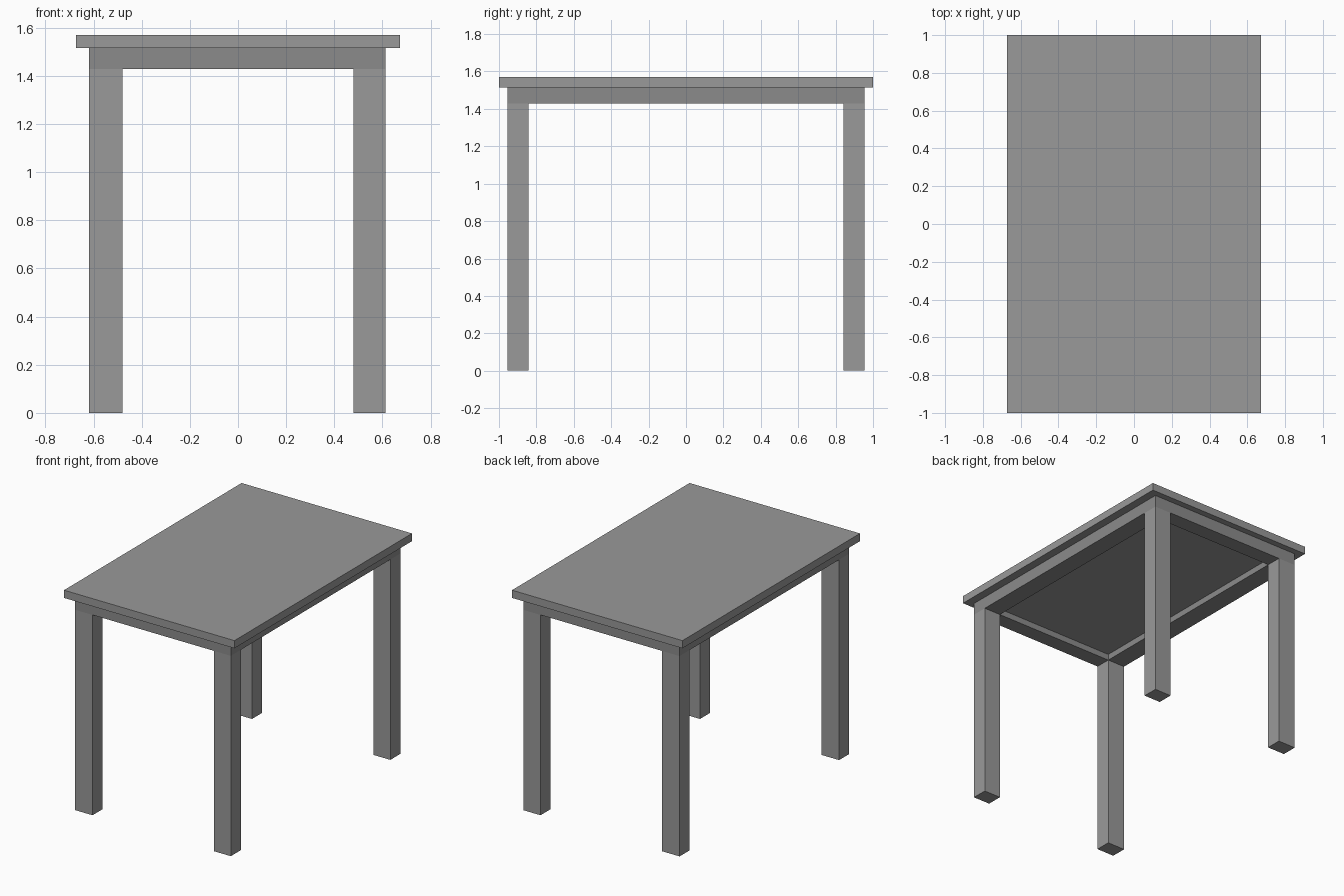
import bpy

if "Cube" in bpy.data.objects:
    bpy.data.objects.remove(bpy.data.objects["Cube"])

def material(name, v):
    m = bpy.data.materials.new(name)
    m.diffuse_color = (v, v, v, 1)
    m.use_nodes = True
    m.node_tree.nodes["Principled BSDF"].inputs["Base Color"].default_value = m.diffuse_color
    return m

GREY = material("grey", 0.32)
DARK = material("dark_grey", 0.26)

def box(name, mat, x0, x1, y0, y1, z0, z1):
    bpy.ops.mesh.primitive_cube_add(size=1, location=((x0 + x1) / 2, (y0 + y1) / 2, (z0 + z1) / 2))
    ob = bpy.context.object
    ob.name = name
    ob.scale = (x1 - x0, y1 - y0, z1 - z0)
    bpy.ops.object.transform_apply(location=False, rotation=False, scale=True)
    ob.data.materials.append(mat)
    return ob

# Heights: top, slab underside, recessed panel underside, apron underside
TOP, SLAB, PANEL, RAIL = 1.57, 1.515, 1.472, 1.428
X0, X1, XI = -0.618, 0.612, 0.479      # leg outer and inner x
Y, YI = 0.955, 0.842                   # leg outer and inner y

# Table top
box("table_top", GREY, -0.672, 0.672, -1, 1, SLAB, TOP)

# Legs, ending under the apron
for side, xa, xb in (("left", X0, -XI), ("right", XI, X1)):
    for end, ya, yb in (("front", -Y, -YI), ("back", YI, Y)):
        box(f"{end}_{side}_leg", GREY, xa, xb, ya, yb, 0, RAIL)

# Apron ring, as thick as the legs
box("front_apron", DARK, X0, X1, -Y, -YI, RAIL, SLAB)
box("back_apron", DARK, X0, X1, YI, Y, RAIL, SLAB)
box("left_apron", DARK, X0, -XI, -YI, YI, RAIL, SLAB)
box("right_apron", DARK, XI, X1, -YI, YI, RAIL, SLAB)

# Recessed panel closing the underside inside the apron
box("underside_panel", GREY, -XI, XI, -YI, YI, PANEL, SLAB)
